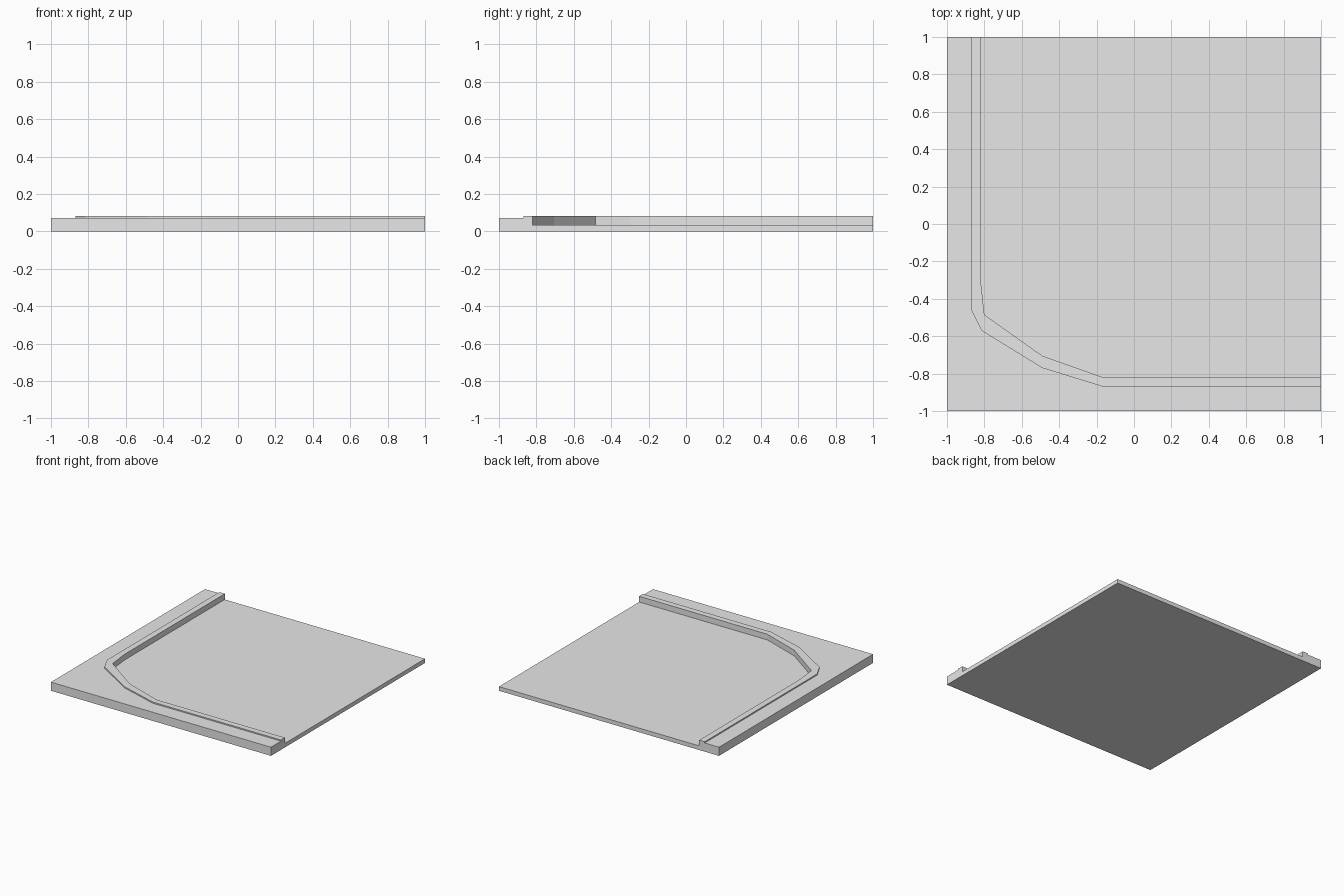
import bpy
import bmesh

cube = bpy.data.objects.get("Cube")
if cube:
    bpy.data.objects.remove(cube, do_unlink=True)

# One plain grey for the whole tile
grey = bpy.data.materials.new("light grey")
grey.use_nodes = True
colour = (0.8, 0.8, 0.8, 1)
grey.diffuse_color = colour
grey.node_tree.nodes["Principled BSDF"].inputs["Base Color"].default_value = colour

ROAD_TOP, PAVEMENT_TOP, KERB_TOP = 0.034, 0.071, 0.081

# Both kerb lines run from the back edge, round the bend, to the +x edge
outer = [(-0.87, 1), (-0.87, -0.46), (-0.815, -0.57),
         (-0.49, -0.77), (-0.165, -0.87), (1, -0.87)]
inner = [(-0.82, 1), (-0.82, -0.30), (-0.80, -0.485),
         (-0.49, -0.705), (-0.165, -0.82), (1, -0.82)]


def slab(name, outline, height):
    """Extrude a flat outline up from the ground."""
    bm = bmesh.new()
    base = bm.faces.new([bm.verts.new((x, y, 0)) for x, y in outline])
    top = bmesh.ops.extrude_face_region(bm, geom=[base], use_keep_orig=True)
    for item in top["geom"]:
        if isinstance(item, bmesh.types.BMVert):
            item.co.z = height
    bmesh.ops.recalc_face_normals(bm, faces=bm.faces[:])
    mesh = bpy.data.meshes.new(name)
    bm.to_mesh(mesh)
    bm.free()
    mesh.materials.append(grey)
    obj = bpy.data.objects.new(name, mesh)
    bpy.context.collection.objects.link(obj)
    return obj


# Low road surface inside the bend
slab("road", inner + [(1, 1)], ROAD_TOP)

# Raised kerb strip between the two lines
slab("kerb", outer + inner[::-1], KERB_TOP)

# Pavement outside the bend
slab("pavement", outer + [(1, -1), (-1, -1), (-1, 1)], PAVEMENT_TOP)
